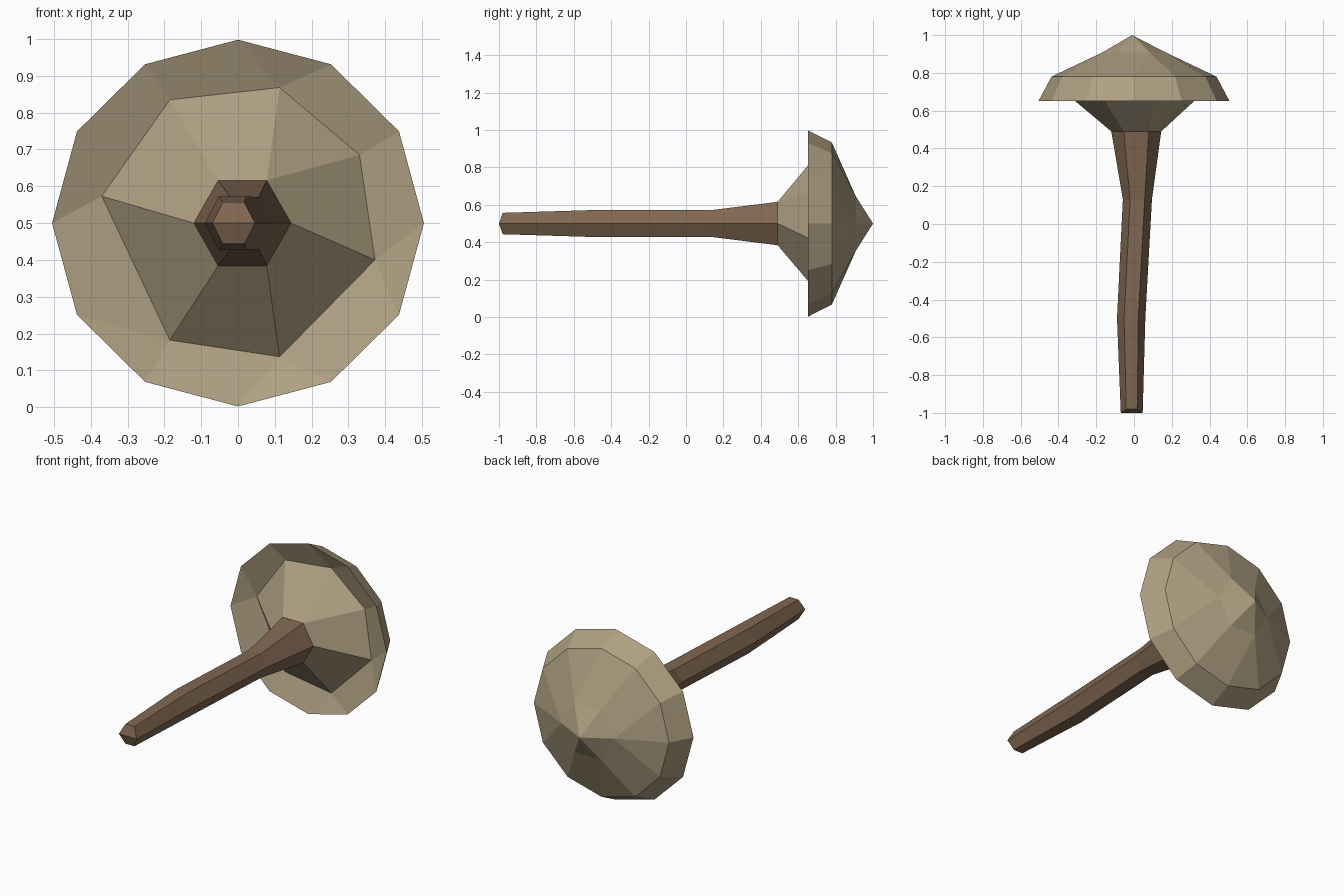
import bpy, bmesh, math

if "Cube" in bpy.data.objects:
    bpy.data.objects.remove(bpy.data.objects["Cube"])


def material(name, rgb):
    m = bpy.data.materials.new(name)
    m.diffuse_color = (*rgb, 1)
    m.use_nodes = True
    m.node_tree.nodes["Principled BSDF"].inputs["Base Color"].default_value = m.diffuse_color
    return m


cap_tan = material("cap tan", (0.429, 0.352, 0.223))
stem_brown = material("stem brown", (0.216, 0.136, 0.082))
MID = 0.5  # height of the long axis, which runs along y


def ring(bm, n, y, rx, rz, cx=0.0):
    """Ring of n points around the y axis."""
    t = 2 * math.pi / n
    return [bm.verts.new((cx + rx * math.cos(k * t), y, MID + rz * math.sin(k * t)))
            for k in range(n)]


def bridge(bm, inner, outer):
    """Join two rings of different counts, each outer point to its nearest inner angle."""
    def ang(v):
        return math.atan2(v.co.z - MID, v.co.x)

    def gap(a, b):
        return round(abs((ang(a) - ang(b) + math.pi) % (2 * math.pi) - math.pi), 2)

    near = [min(inner, key=lambda v: gap(v, o)) for o in outer]
    for k in range(len(outer)):
        j = (k + 1) % len(outer)
        face = list(dict.fromkeys((near[k], outer[k], outer[j], near[j])))
        bm.faces.new(face)


def finish(bm, name, mat):
    bmesh.ops.recalc_face_normals(bm, faces=bm.faces[:])
    me = bpy.data.meshes.new(name)
    bm.to_mesh(me)
    bm.free()
    me.materials.append(mat)
    bpy.context.collection.objects.link(bpy.data.objects.new(name, me))


# Stem: bent hexagonal shaft, (y, centre x, half width, hexagon radius in z)
sections = [(-0.98, -0.012, 0.058, 0.066), (-0.50, -0.015, 0.075, 0.083),
            (0.13, 0.018, 0.077, 0.082), (0.49, 0.012, 0.132, 0.134)]
bm = bmesh.new()
rings = [ring(bm, 6, y, rx, rz, cx) for y, cx, rx, rz in sections]
for a, b in zip(rings, rings[1:]):
    bridge(bm, a, b)
# creased foot end
foot = rings[0]
foot[0].co.y = foot[3].co.y = -1.0
bm.faces.new(foot[0:4])
bm.faces.new(foot[3:6] + foot[0:1])
bm.faces.new(rings[-1])
finish(bm, "stem", stem_brown)

# Cap: pointed dome, hollow underside and flared gill cone
bm = bmesh.new()
tip = [bm.verts.new((-0.01, 1.0, MID))]
crown = ring(bm, 6, 0.908, 0.168, 0.168)
shoulder = ring(bm, 12, 0.78, 0.437, 0.433)
rim = ring(bm, 12, 0.652, 0.505, 0.498)
gill_edge = [bm.verts.new((x, 0.70, MID + z)) for x, z in
             ((0.33, 0.185), (0.113, 0.368), (-0.185, 0.335), (-0.37, 0.073),
              (-0.185, -0.318), (0.113, -0.363), (0.372, -0.1))]
neck = ring(bm, 6, 0.49, 0.132, 0.134, 0.012)
bridge(bm, tip, crown)
bridge(bm, crown, shoulder)
bridge(bm, shoulder, rim)
bridge(bm, gill_edge, rim)
bridge(bm, neck, gill_edge)
bm.faces.new(neck)
finish(bm, "cap", cap_tan)
